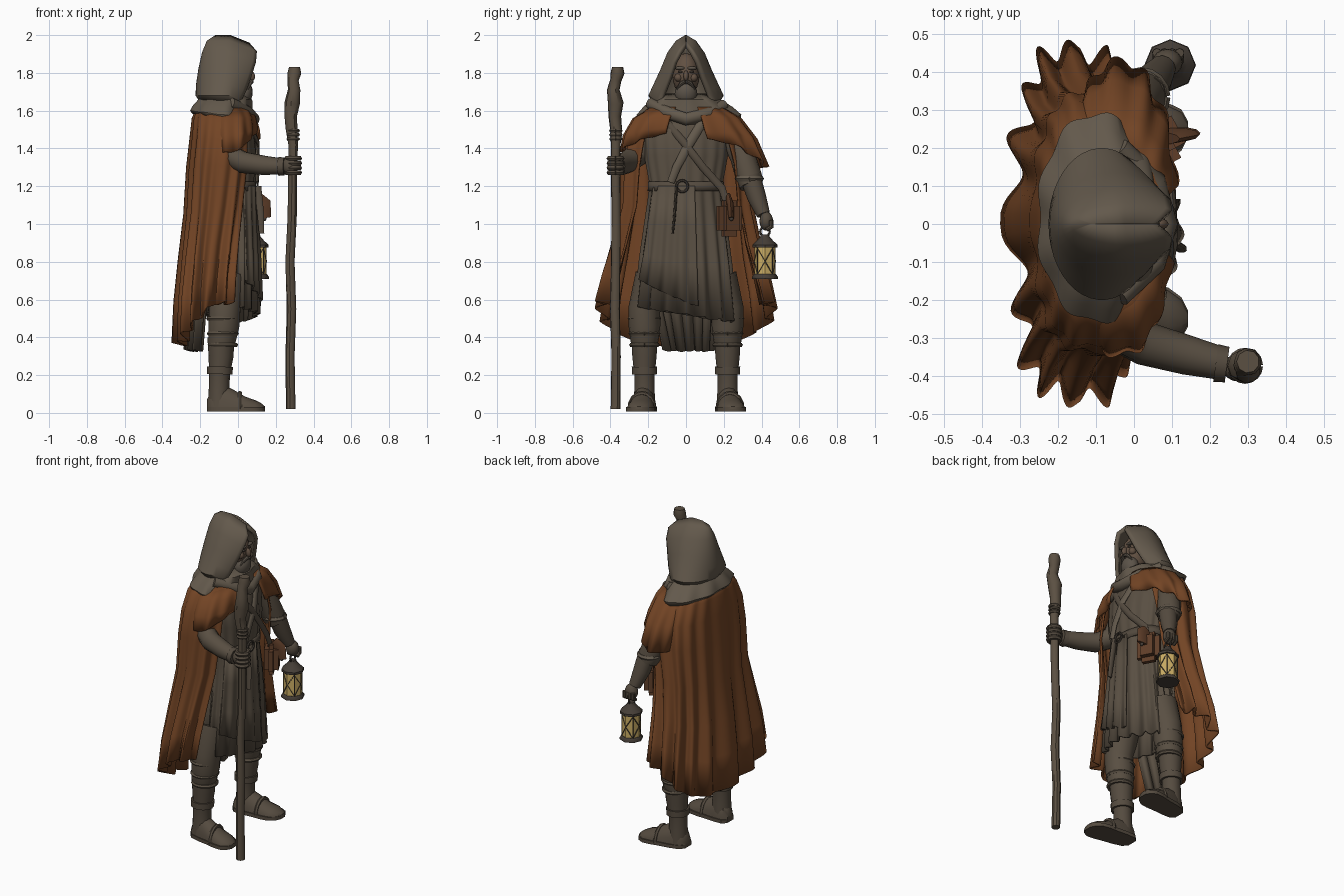
import bpy, bmesh
from math import sin, cos, pi, radians, copysign
from mathutils import Vector, Matrix

default_cube = bpy.data.objects.get("Cube")
if default_cube:
    bpy.data.objects.remove(default_cube, do_unlink=True)


def material(name, red, green, blue):
    mat = bpy.data.materials.new(name)
    mat.use_nodes = True
    colour = (red, green, blue, 1)
    mat.diffuse_color = colour
    mat.node_tree.nodes["Principled BSDF"].inputs["Base Color"].default_value = colour
    return mat


hood_cloth = material("grey brown hood cloth", .125, .1, .072)
robe_cloth = material("dark robe cloth", .1, .078, .055)
boot_leather = material("boot leather", .09, .07, .05)
cloak_cloth = material("rust brown cloak", .17, .058, .018)
bag_leather = material("bag leather", .115, .048, .022)
skin = material("weathered skin", .12, .08, .054)
beard_hair = material("grey beard", .105, .086, .066)
wood = material("staff wood", .105, .08, .055)
metal = material("lantern metal", .06, .048, .038)
glow = material("lantern glass", .6, .42, .13)


def finish(name, bm, mat, thickness=0, fix_normals=True):
    if fix_normals:
        bmesh.ops.recalc_face_normals(bm, faces=bm.faces)
    mesh = bpy.data.meshes.new(name)
    bm.to_mesh(mesh)
    bm.free()
    mesh.materials.append(mat)
    obj = bpy.data.objects.new(name, mesh)
    bpy.context.collection.objects.link(obj)
    if thickness:
        solid = obj.modifiers.new("cloth thickness", "SOLIDIFY")
        solid.thickness = thickness
    bpy.ops.object.select_all(action="DESELECT")
    obj.select_set(True)
    bpy.context.view_layer.objects.active = obj
    bpy.ops.object.shade_smooth_by_angle(angle=radians(40))


def skin_rows(bm, rows, closed):
    """Bridge successive rows of points with quads."""
    grid = [[bm.verts.new(p) for p in row] for row in rows]
    count = len(grid[0])
    for upper, lower in zip(grid, grid[1:]):
        for j in range(count if closed else count - 1):
            k = (j + 1) % count
            bm.faces.new((upper[j], lower[j], lower[k], upper[k]))
    return grid


def drape(name, rows, mat, start=0, end=360, folds=0, steps=96, power=1,
          hem=lambda a: 0, thickness=.012):
    """Hanging cloth: rows hold z, centre x, centre y, radius x, radius y, fold depth, opening."""
    closed = end - start == 360 and not any(row[6:] for row in rows)
    top, bottom = rows[0][0], rows[-1][0]
    points = []
    for z, cx, cy, rx, ry, depth, *opening in rows:
        gap = opening[0] if opening else 0
        weight = ((top - z) / (top - bottom)) ** 2
        line = []
        for j in range(steps + (not closed)):
            a = radians(start + gap + (end - start - 2 * gap) * j / steps)
            c, s = cos(a), sin(a)
            phase = 2 * pi * folds * j / steps
            fold = depth * (cos(phase) + .35 * sin(phase * .37 + 1))
            line.append((cx + copysign(abs(c) ** power, c) * rx + fold * c,
                         cy + copysign(abs(s) ** power, s) * ry + fold * s,
                         z + weight * (hem(a) + .3 * fold)))
        points.append(line)
    bm = bmesh.new()
    skin_rows(bm, points, closed)
    finish(name, bm, mat, thickness, fix_normals=False)


def tube(name, path, mat, sides=10, squash=1):
    """Limb along a path of x, y, z, radius; squash flattens it across the path's plane."""
    centres = [Vector(p[:3]) for p in path]
    extents = [max(c[k] for c in centres) - min(c[k] for c in centres) for k in range(3)]
    plane = Vector([k == extents.index(min(extents)) for k in range(3)])
    rows = []
    for i, p in enumerate(path):
        along = centres[min(i + 1, len(path) - 1)] - centres[max(i - 1, 0)]
        wide = along.cross(plane).normalized()
        deep = wide.cross(along).normalized() * squash
        turns = [2 * pi * j / sides for j in range(sides)]
        rows.append([centres[i] + p[3] * (wide * cos(a) + deep * sin(a)) for a in turns])
    bm = bmesh.new()
    grid = skin_rows(bm, rows, True)
    bm.faces.new(grid[0])
    bm.faces.new(grid[-1])
    finish(name, bm, mat)


def blob(name, place, size, mat, turn=0):
    bm = bmesh.new()
    shape = Matrix.LocRotScale(Vector(place), Matrix.Rotation(turn, 3, "Y"), Vector(size))
    bmesh.ops.create_uvsphere(bm, u_segments=16, v_segments=10, radius=1, matrix=shape)
    finish(name, bm, mat)


def ring(name, place, radius, thick, mat, axis="Z"):
    x, y, z = place
    path = []
    for j in range(17):
        u, v = radius * cos(j * pi / 8), radius * sin(j * pi / 8)
        path.append((x + u, y + v, z, thick) if axis == "Z" else (x, y + u, z + v, thick))
    tube(name, path, mat, 6)


# Hood: arcs open towards the face, with a peaked ridge
hood_rows = []
for z, half, back, front in ((2, .004, -.12, .06), (1.97, .055, -.165, .1), (1.91, .098, -.19, .095),
                             (1.82, .135, -.21, .07), (1.74, .172, -.222, .045),
                             (1.68, .2, -.225, .02), (1.63, .17, -.19, .02)):
    line = []
    for j in range(33):
        a = radians(42 + 276 * j / 32)
        x = back + (cos(a) + 1) / 1.743 * (front - back)
        line.append((x, half * sin(a), z - .4 * max(0, x + .04)))
    hood_rows.append(line)
hood_mesh = bmesh.new()
skin_rows(hood_mesh, hood_rows, False)
finish("hood", hood_mesh, hood_cloth, .022, False)
drape("cowl", [(1.69, -.07, 0, .1, .13, 0), (1.66, -.07, 0, .14, .18, .004),
               (1.62, -.085, .01, .155, .235, .006), (1.58, -.09, .015, .165, .275, .007),
               (1.555, -.09, .015, .155, .27, .007)], hood_cloth, folds=9,
      hem=lambda a: -.03 * cos(a))
tube("neck_scarf", [(-.04, -.19, 1.64, .03), (.05, -.1, 1.59, .035), (.08, 0, 1.555, .035),
                    (.05, .11, 1.58, .035), (-.04, .2, 1.63, .03)], hood_cloth)

# Head and face
blob("head", (-.01, 0, 1.79), (.08, .072, .115), skin)
blob("nose", (.07, 0, 1.785), (.02, .014, .028), skin, -.3)
blob("beard", (.03, 0, 1.69), (.047, .06, .065), beard_hair, .2)
for side, label in ((1, "left"), (-1, "right")):
    blob(label + "_brow", (.058, side * .032, 1.825), (.014, .028, .009), beard_hair)
    blob(label + "_eye", (.061, side * .03, 1.805), (.008, .012, .006), metal)
    blob(label + "_cheek", (.045, side * .04, 1.775), (.022, .022, .022), skin)
    tube(label + "_moustache", [(.073, side * .003, 1.755, .011), (.065, side * .025, 1.745, .011),
                                (.05, side * .048, 1.71, .005)], beard_hair, 8)

# Long cloak with an open front and deep folds
drape("cloak", [(1.62, -.08, 0, .14, .2, 0, 40), (1.56, -.085, 0, .155, .27, .004, 35),
                (1.45, -.09, 0, .16, .325, .006, 36), (1.3, -.095, .005, .17, .345, .008, 40),
                (1.05, -.11, .005, .165, .345, .012, 44), (.8, -.13, 0, .165, .385, .02, 47),
                (.58, -.145, 0, .165, .43, .026, 48), (.36, -.15, 0, .165, .462, .03, 50)],
      cloak_cloth, folds=12, steps=180, power=.74, hem=lambda a: .2 * min(1.1, 1 + cos(a)))

# Short shoulder capes over each arm and the upper chest
drape("left_shoulder_cape", [(1.62, -.05, .02, .115, .18, 0), (1.56, -.045, .02, .14, .27, .004),
                             (1.45, -.04, .02, .15, .35, .007), (1.3, -.035, .02, .14, .405, .013)],
      cloak_cloth, 10, 150, folds=5, steps=48, power=.85,
      hem=lambda a: .15 * max(0, cos(a)) ** 1.5)
drape("right_shoulder_cape", [(1.62, -.05, 0, .115, .18, 0), (1.56, -.045, 0, .14, .28, .004),
                              (1.47, -.045, 0, .15, .33, .006), (1.38, -.045, 0, .14, .345, .01)],
      cloak_cloth, 210, 346, folds=5, steps=48, power=.85,
      hem=lambda a: .1 * max(0, cos(a)) ** 1.5)

# Robe, overlapping front panel and inner back skirt
drape("robe", [(1.6, -.05, 0, .09, .14, 0), (1.5, -.04, 0, .125, .23, .002),
               (1.36, -.03, 0, .13, .22, .003), (1.2, -.03, 0, .115, .19, .003),
               (1, -.025, 0, .12, .215, .007), (.8, -.03, 0, .13, .24, .01),
               (.52, -.035, 0, .135, .265, .015)], robe_cloth, folds=17, steps=136,
      hem=lambda a: -.04 * sin(a))
drape("front_panel", [(1.2, -.02, 0, .12, .19, .002), (1, -.02, 0, .127, .215, .005),
                      (.8, -.02, 0, .136, .24, .007), (.62, -.02, 0, .14, .265, .01)],
      robe_cloth, -65, 14, folds=4, steps=40, hem=lambda a: -.11 * sin(a + .3))
drape("back_skirt", [(1, -.08, 0, .13, .2, .004), (.6, -.11, 0, .14, .19, .012),
                     (.33, -.13, .02, .14, .15, .016)], robe_cloth, 115, 245, folds=7, steps=64)

# Belt, chest straps, lapels and bag
drape("belt", [(1.225, -.03, 0, .125, .2, 0), (1.175, -.03, 0, .126, .203, 0)], boot_leather, steps=48)
ring("belt_buckle", (.103, -.02, 1.2), .03, .007, metal, "X")
tube("belt_tail", [(.105, -.05, 1.2, .018), (.12, -.06, 1.05, .018), (.125, -.07, .95, .014)],
     boot_leather, 8, .4)
tube("bag_strap", [(.04, -.13, 1.57, .02), (.105, -.01, 1.43, .02), (.1, .09, 1.3, .02),
                   (.07, .19, 1.19, .02), (.08, .22, 1.1, .018)], boot_leather, 8, .5)
tube("robe_lapel", [(.06, .1, 1.56, .025), (.1, .02, 1.43, .025), (.105, -.05, 1.3, .022),
                    (.1, -.08, 1.22, .02)], hood_cloth, 8, .5)
bag = bmesh.new()
bmesh.ops.create_cube(bag, matrix=Matrix.LocRotScale(Vector((.08, .23, 1.03)),
                      Matrix.Rotation(.5, 3, "Z"), Vector((.085, .14, .19))))
bmesh.ops.bevel(bag, geom=bag.edges[:], offset=.03, segments=2, affect="EDGES")
finish("shoulder_bag", bag, bag_leather)
tube("bag_flap", [(.085, .225, 1.13, .05), (.115, .235, 1.1, .062), (.125, .24, 1.03, .05)],
     bag_leather, 10, .3)
blob("bag_clasp", (.142, .24, 1.03), (.009, .012, .014), metal)

# Legs and boots, mirrored
for side, label in ((1, "left"), (-1, "right")):
    y = side * .22
    tube(label + "_trouser", [(-.06, side * .17, .72, .1), (-.07, y, .55, .085), (-.075, y, .46, .084),
                              (-.085, y, .38, .074), (-.09, y, .33, .06)], robe_cloth, 14)
    tube(label + "_boot_shaft", [(-.09, y, .4, .072), (-.09, y, .3, .066), (-.098, y, .2, .055),
                                 (-.1, y, .12, .055), (-.1, y, .03, .06)], boot_leather, 14)
    tube(label + "_boot_cuff", [(-.096, y, .245, .069), (-.097, y, .205, .068)], boot_leather, 14)
    for n, z in enumerate((.5, .42, .36)):
        ring(f"{label}_leg_wrap_{n}", (-.08, y, z), .077 - n * .004, .012, robe_cloth)
    # Foot cross-sections from heel to toe: x, half width, height
    foot, sole = bmesh.new(), bmesh.new()
    foot_rows, sole_rows = [], []
    for x, wide, tall in ((-.165, .03, .07), (-.14, .055, .12), (-.08, .064, .15), (-.02, .066, .12),
                          (.04, .072, .085), (.09, .07, .068), (.125, .05, .05), (.142, .02, .035)):
        middle = y + side * .12 * (x + .1)
        foot_rows.append([(x, middle + wide * cos(j * pi / 8), .02 + (tall - .02) * sin(j * pi / 8))
                          for j in range(9)])
        sole_rows.append([(x, middle + wide * 1.08 * u, z) for u, z in
                          ((1, .03), (1, .008), (-1, .008), (-1, .03))])
    for part, mesh, rows in (("_foot", foot, foot_rows), ("_sole", sole, sole_rows)):
        grid = skin_rows(mesh, rows, True)
        mesh.faces.new(grid[0])
        mesh.faces.new(grid[-1])
        finish(label + part, mesh, boot_leather)
    middle = y + side * .013
    tube(label + "_boot_strap", [(.01, middle + .066 * cos(j * pi / 8), .02 + .085 * sin(j * pi / 8), .012)
                                 for j in range(9)], boot_leather, 6)

# Right arm reaching from under the cloak to the staff
tube("right_sleeve", [(-.07, -.22, 1.45, .065), (-.05, -.265, 1.36, .065), (.03, -.315, 1.325, .058),
                      (.14, -.345, 1.31, .052), (.235, -.368, 1.305, .043)], robe_cloth, 14)
tube("right_cuff", [(.215, -.366, 1.305, .05), (.245, -.37, 1.305, .047)], boot_leather, 12)
blob("right_hand", (.277, -.378, 1.31), (.045, .037, .048), boot_leather)
for n in range(4):
    ring(f"right_finger_{n}", (.292, -.373, 1.272 + n * .025), .034, .0135, boot_leather)

# Staff with a knotted head
tube("staff", [(.28, -.373, .02, .026), (.276, -.37, .3, .025), (.284, -.376, .55, .026),
               (.276, -.372, .8, .025), (.288, -.37, 1.05, .025), (.29, -.373, 1.3, .025),
               (.293, -.372, 1.42, .026), (.285, -.37, 1.5, .032), (.28, -.377, 1.57, .034),
               (.288, -.372, 1.64, .042), (.298, -.385, 1.71, .034), (.292, -.372, 1.76, .03),
               (.3, -.362, 1.8, .037), (.3, -.362, 1.83, .03)], wood, 9)
for n in range(3):
    ring(f"staff_binding_{n}", (.292, -.371, 1.45 + n * .022), .026, .01, boot_leather)

# Left arm holding the lantern
tube("left_sleeve", [(-.05, .24, 1.47, .065), (-.015, .3, 1.36, .068), (.015, .335, 1.24, .07),
                     (.03, .345, 1.2, .06)], robe_cloth, 14)
ring("left_sleeve_cuff", (.018, .335, 1.24), .062, .016, hood_cloth)
tube("left_forearm", [(.03, .34, 1.25, .055), (.05, .375, 1.14, .05), (.075, .41, 1.05, .036)],
     boot_leather, 12)
blob("left_hand", (.088, .425, 1.015), (.04, .036, .05), boot_leather)
for n in range(4):
    x = .06 + n * .02
    tube(f"left_finger_{n}", [(x, .45, 1.02, .012), (x, .452, .985, .012), (x, .425, .97, .011)],
         boot_leather, 8)


# Lantern
def lantern_part(name, mat, *levels):
    tube(name, [(.095, .418, z, r) for z, r in levels], mat, 8)


def lantern_corner(n, z):
    a = n * pi / 4
    return (.095 + .056 * cos(a), .418 + .056 * sin(a), z, .0028)


lantern_part("lantern_base", metal, (.71, .068), (.722, .068), (.735, .058))
lantern_part("lantern_glass", glow, (.73, .056), (.88, .056))
lantern_part("lantern_roof", metal, (.875, .066), (.89, .066), (.91, .045), (.93, .026), (.945, .02))
ring("lantern_handle", (.095, .418, .96), .025, .006, metal, "X")
for n in range(1, 8, 2):
    tube(f"lantern_post_{n}", [lantern_corner(n, .73), lantern_corner(n, .875)], metal, 5)
    for low, high in ((n, n + 2), (n + 2, n)):
        ends = Vector(lantern_corner(low, .735)), Vector(lantern_corner(high, .87))
        middle = Vector(lantern_corner(n + 1, .8025))
        tube(f"lantern_brace_{low}_{high}", [ends[0], middle, ends[1]], metal, 5)
